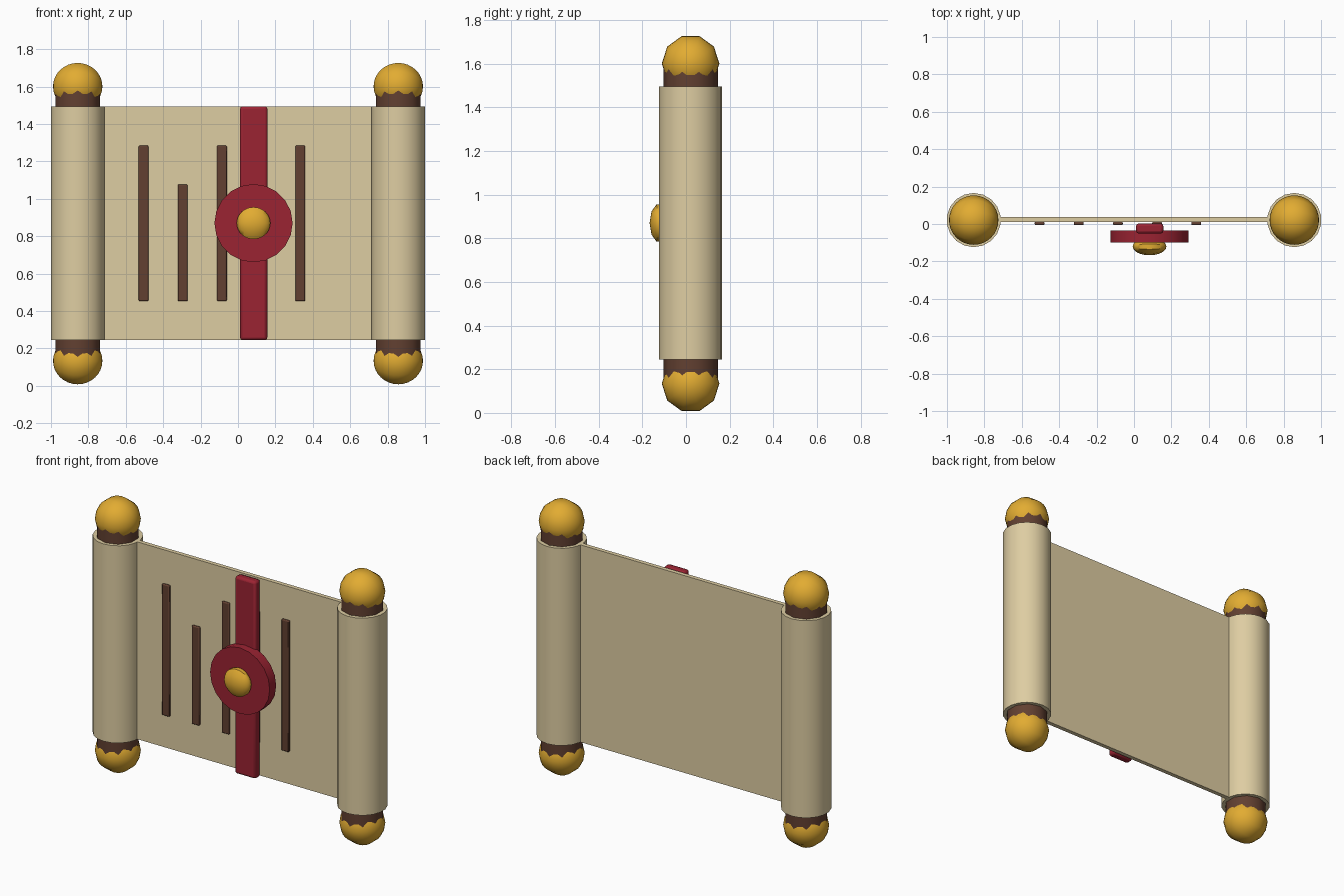
import bpy, math
from mathutils import Matrix

if "Cube" in bpy.data.objects:
    bpy.data.objects.remove(bpy.data.objects["Cube"])


def material(name, rgb):
    m = bpy.data.materials.new(name)
    lin = [((c / 255 + 0.055) / 1.055) ** 2.4 for c in rgb]
    m.diffuse_color = (*lin, 1)
    m.use_nodes = True
    m.node_tree.nodes["Principled BSDF"].inputs["Base Color"].default_value = m.diffuse_color
    return m


PARCHMENT = material("parchment", (222, 205, 162))
WOOD = material("dark_wood", (98, 64, 49))
GOLD = material("gold", (226, 172, 50))
RED = material("seal_red", (155, 35, 50))


def finish(name, mat, angle=40):
    ob = bpy.context.object
    ob.name = name
    ob.data.materials.append(mat)
    bpy.ops.object.shade_smooth_by_angle(angle=math.radians(angle))
    return ob


def box(name, mat, x, y, z, bevel=0.0):
    """Box from (min, max) pairs on each axis."""
    bpy.ops.mesh.primitive_cube_add(size=1)
    ob = bpy.context.object
    size = [b - a for a, b in (x, y, z)]
    mid = [(a + b) / 2 for a, b in (x, y, z)]
    ob.data.transform(Matrix.Translation(mid) @ Matrix.Diagonal((*size, 1)))
    finish(name, mat, 30)
    if bevel:
        mod = ob.modifiers.new("soft_edges", 'BEVEL')
        mod.width = bevel
        mod.segments = 2


def cylinder(name, mat, r, depth, loc, sides, rot=(0, 0, 0)):
    bpy.ops.mesh.primitive_cylinder_add(vertices=sides, radius=r, depth=depth,
                                        location=loc, rotation=rot)
    finish(name, mat)


def ball(name, mat, loc, radii):
    """Ten-sided ball whose poles lie along x."""
    bpy.ops.mesh.primitive_uv_sphere_add(segments=10, ring_count=16, radius=1)
    ob = bpy.context.object
    # ten sides around x, with a corner pointing straight up
    ob.data.transform(Matrix.Diagonal((*radii, 1)) @ Matrix.Rotation(math.pi / 2, 4, 'Y'))
    ob.location = loc
    finish(name, mat)


Y = 0.021          # depth of the scroll plane
LOW, HIGH = 0.245, 1.495

# rolled ends, wooden rods and gold knobs
for side, s in (("left", -1), ("right", 1)):
    x = s * 0.857
    cylinder(side + "_roll", PARCHMENT, 0.145, HIGH - LOW, (x, Y, 0.87), 18)
    cylinder(side + "_rod", WOOD, 0.125, 1.46, (x, Y, 0.868), 10)
    for end, z in (("bottom", 0.134), ("top", 1.601)):
        ball(f"{side}_{end}_knob", GOLD, (x, Y, z), (0.132, 0.132, 0.132))

# open sheet
box("sheet", PARCHMENT, (-0.8, 0.8), (0.011, 0.038), (LOW, HIGH))

# ink bars, the second one shorter
for i in range(5):
    x = -0.505 + 0.2095 * i
    top = 1.077 if i == 1 else 1.285
    box(f"ink_bar_{i + 1}", WOOD, (x - 0.026, x + 0.026), (-0.006, 0.012),
        (0.453, top), 0.006)

# ribbon, seal disc and gold boss
box("ribbon", RED, (0.011, 0.157), (-0.051, 0.003), (LOW, HIGH), 0.014)
cylinder("seal_disc", RED, 0.209, 0.065, (0.083, -0.067, 0.87), 20, (math.pi / 2, 0, 0))
ball("seal_boss", GOLD, (0.083, -0.121, 0.87), (0.09, 0.046, 0.09))
